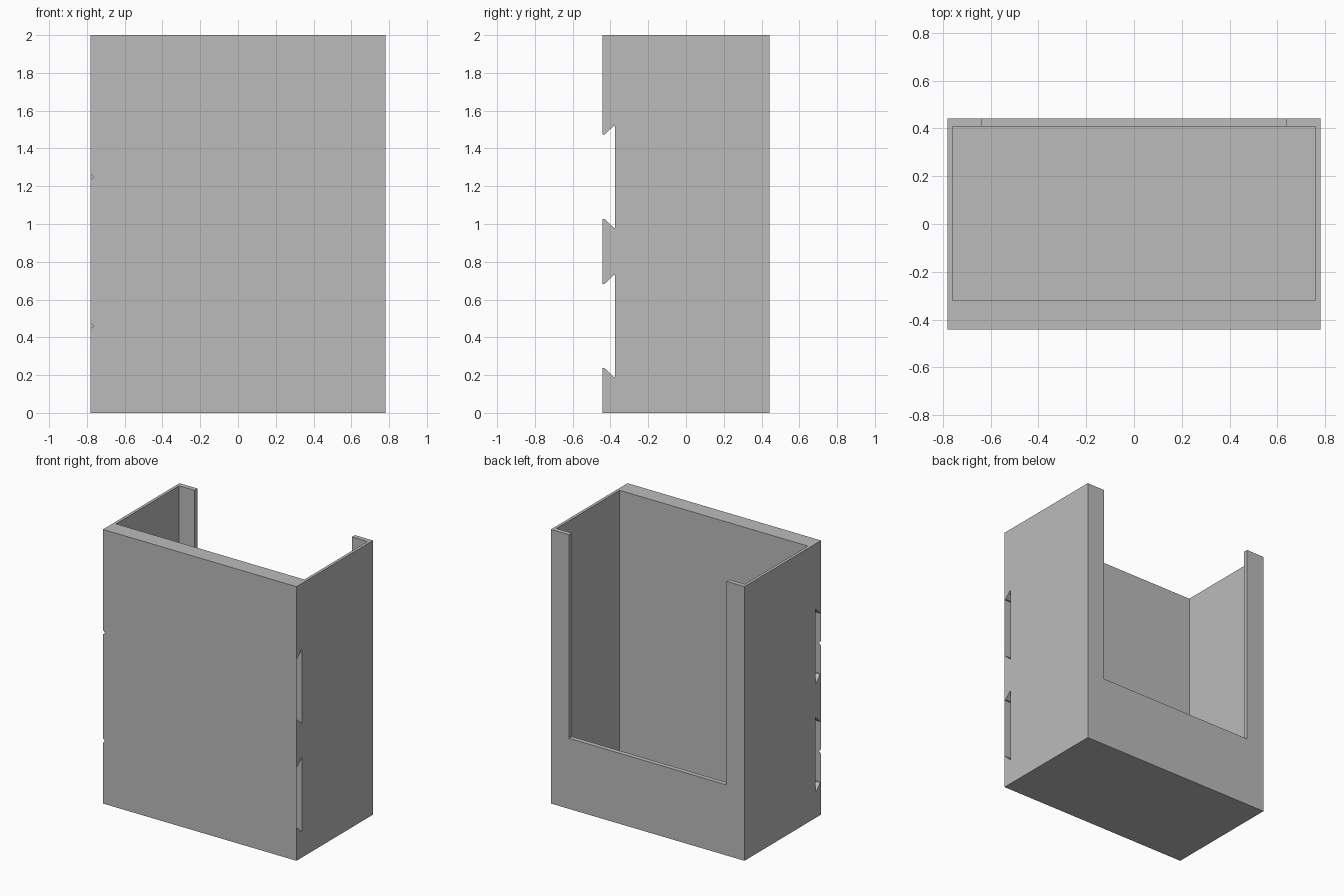
import bpy, bmesh

if "Cube" in bpy.data.objects:
    bpy.data.objects.remove(bpy.data.objects["Cube"])

W, D, H = 0.781, 0.441, 2.0      # half width, half depth, height
FLOOR = 0.03                     # floor thickness

grey = bpy.data.materials.new("light_grey")
grey.diffuse_color = (0.5, 0.5, 0.5, 1)
grey.use_nodes = True
grey.node_tree.nodes["Principled BSDF"].inputs["Base Color"].default_value = grey.diffuse_color


def add_object(name, bm):
    mesh = bpy.data.meshes.new(name)
    bm.to_mesh(mesh)
    bm.free()
    mesh.materials.append(grey)
    obj = bpy.data.objects.new(name, mesh)
    bpy.context.collection.objects.link(obj)
    return obj


def prism(name, profile, x0, x1):
    """Extrude a (y, z) profile along x."""
    bm = bmesh.new()
    face = bm.faces.new([bm.verts.new((x0, y, z)) for y, z in profile])
    out = bmesh.ops.extrude_face_region(bm, geom=[face])
    verts = [g for g in out["geom"] if isinstance(g, bmesh.types.BMVert)]
    bmesh.ops.translate(bm, verts=verts, vec=(x1 - x0, 0, 0))
    bmesh.ops.recalc_face_normals(bm, faces=bm.faces)
    return add_object(name, bm)


def cut(target, cutter):
    mod = target.modifiers.new("cut", 'BOOLEAN')
    mod.operation = 'DIFFERENCE'
    mod.solver = 'EXACT'
    mod.object = cutter
    cutter.hide_render = True
    bpy.context.view_layer.objects.active = target
    bpy.ops.object.modifier_apply(modifier=mod.name)
    bpy.data.objects.remove(cutter)


def rect(y0, y1, z0, z1):
    return [(y0, z0), (y1, z0), (y1, z1), (y0, z1)]


# Outer body: side outline with two dovetail slots along the front wall
SLOTS = (0.46, 1.25)             # slot centre heights
half_slot = [(-D, 0.223), (-D + 0.01, 0.223), (-0.382, 0.27), (-0.376, 0.27)]
outline = [(D, 0), (D, H), (-D, H)]
for c in reversed(SLOTS):
    outline += [(y, c + h) for y, h in half_slot]
    outline += [(y, c - h) for y, h in reversed(half_slot)]
outline.append((-D, 0))
body = prism("holder_body", outline, -W, W)

# Hollow inside and the open window in the back wall
cut(body, prism("inside_cutter", rect(-0.32, 0.407, FLOOR, H + 0.2), -0.76, 0.76))
cut(body, prism("window_cutter", rect(0.3, 0.6, 0.515, H + 0.2), -0.635, 0.635))

# Thin front skins over the slots, with a small V notch at the left end
for i, c in enumerate(SLOTS):
    h, n = 0.223, 0.016
    pts = [(-W, c - h), (W, c - h), (W, c + h), (-W, c + h),
           (-W, c + n), (-W + n, c), (-W, c - n)]
    bm = bmesh.new()
    bm.faces.new([bm.verts.new((x, -D, z)) for x, z in pts])
    add_object(f"slot_skin_{i + 1}", bm)
